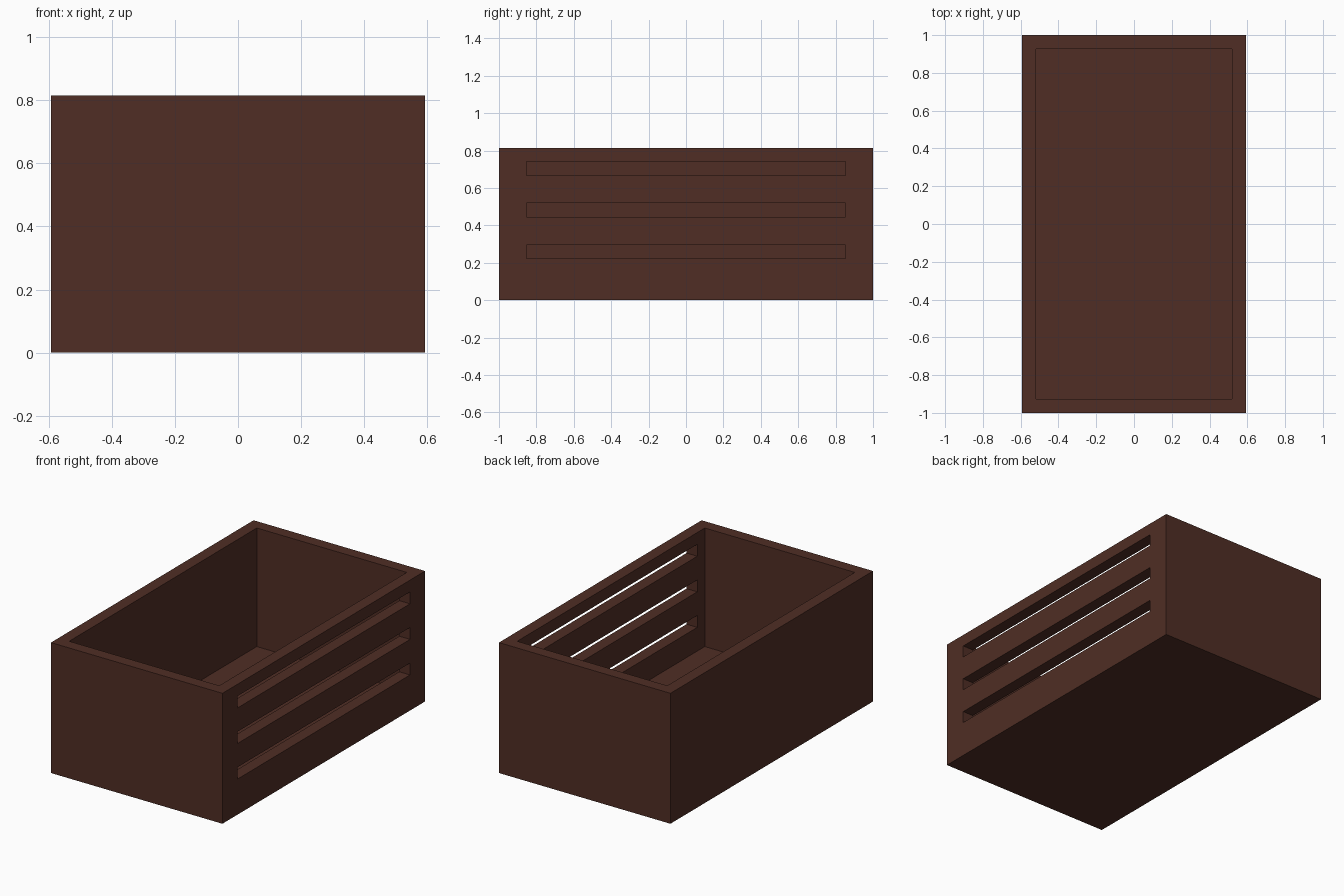
import bpy

cube = bpy.data.objects.get("Cube")
if cube:
    bpy.data.objects.remove(cube, do_unlink=True)

# Everything sits on a module: the crate is 16 x 27 x 11 units
U = 2 / 27
WIDTH, LENGTH, HEIGHT = 16 * U, 27 * U, 11 * U
WALL = U

# Dark brown wood
wood = bpy.data.materials.new("dark_brown_wood")
wood.use_nodes = True
COLOUR = (0.080, 0.027, 0.018, 1)
wood.diffuse_color = COLOUR
bsdf = next(n for n in wood.node_tree.nodes if n.type == 'BSDF_PRINCIPLED')
bsdf.inputs["Base Color"].default_value = COLOUR
bsdf.inputs["Roughness"].default_value = 0.8


def box(name, low, high):
    """Axis-aligned box between two corners."""
    bpy.ops.mesh.primitive_cube_add(size=1)
    ob = bpy.context.object
    ob.name = ob.data.name = name
    ob.location = [(a + b) / 2 for a, b in zip(low, high)]
    ob.scale = [b - a for a, b in zip(low, high)]
    bpy.ops.object.transform_apply(location=True, rotation=False, scale=True)
    ob.data.materials.append(wood)
    return ob


def cut(target, low, high):
    """Remove a box-shaped volume from the target."""
    cutter = box("cutter", low, high)
    cutter.hide_render = True
    mod = target.modifiers.new("cut", 'BOOLEAN')
    mod.operation = 'DIFFERENCE'
    mod.solver = 'EXACT'
    mod.object = cutter
    bpy.context.view_layer.objects.active = target
    bpy.ops.object.modifier_apply(modifier=mod.name)
    bpy.data.objects.remove(cutter, do_unlink=True)


# Outer block
crate = box("crate", (-WIDTH / 2, -LENGTH / 2, 0), (WIDTH / 2, LENGTH / 2, HEIGHT))

# Open-topped cavity, leaving four walls and a floor
cut(crate,
    (-WIDTH / 2 + WALL, -LENGTH / 2 + WALL, WALL),
    (WIDTH / 2 - WALL, LENGTH / 2 - WALL, HEIGHT + 0.2))

# Three long slots through the +x wall
for level in (3, 6, 9):
    cut(crate,
        (WIDTH / 2 - 1.5 * WALL, -11.5 * U, level * U),
        (WIDTH / 2 + 0.1, 11.5 * U, (level + 1) * U))
